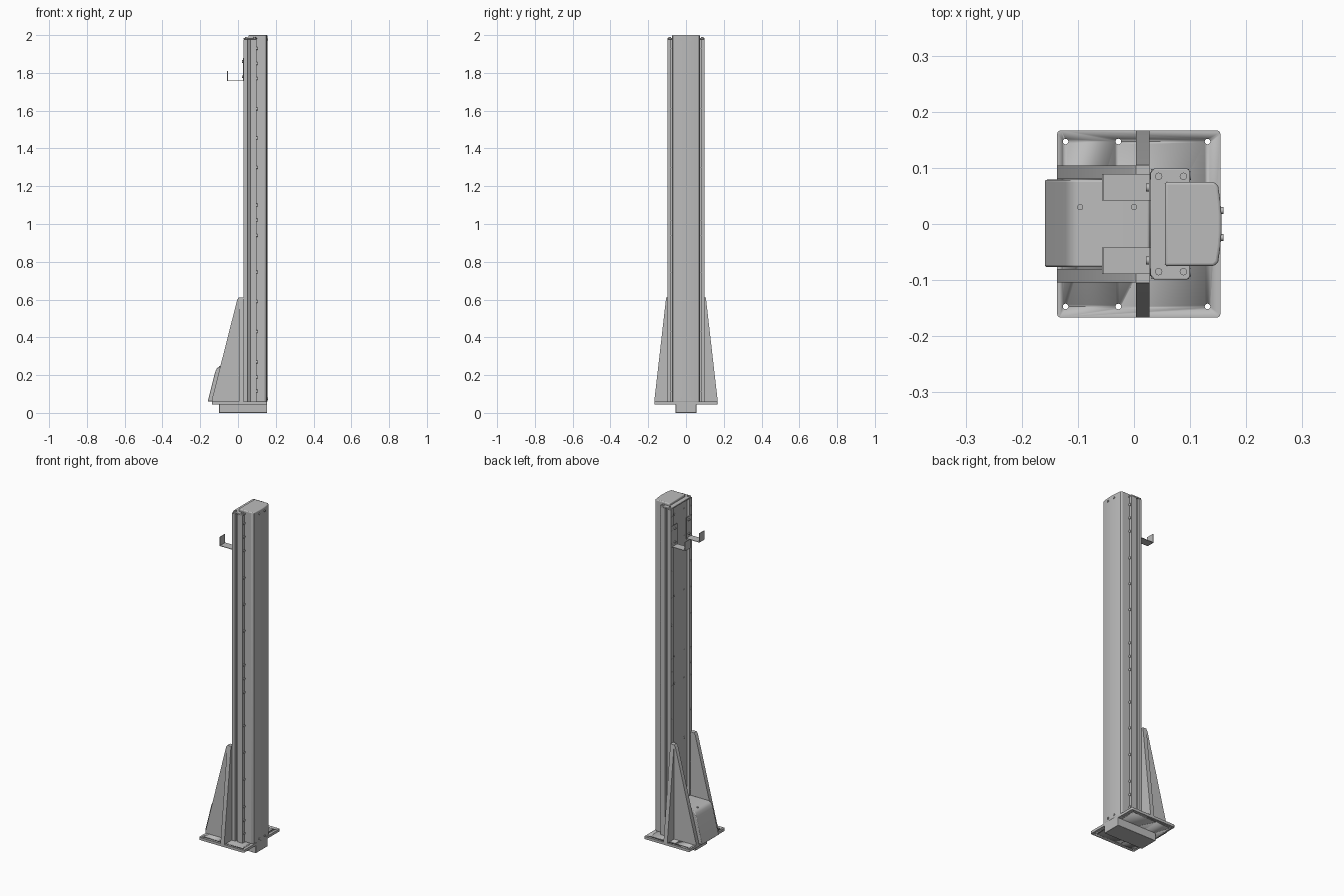
import bpy, bmesh, math
from mathutils import Matrix, Vector

cube = bpy.data.objects.get("Cube")
if cube:
    bpy.data.objects.remove(cube, do_unlink=True)

grey = bpy.data.materials.new("machined grey")
grey.use_nodes = True
grey.diffuse_color = (0.5, 0.5, 0.5, 1)
grey.node_tree.nodes["Principled BSDF"].inputs["Base Color"].default_value = (0.5, 0.5, 0.5, 1)


def finish(name, bm, bevel=0, segments=3):
    bmesh.ops.recalc_face_normals(bm, faces=bm.faces[:])
    mesh = bpy.data.meshes.new(name)
    bm.to_mesh(mesh)
    bm.free()
    mesh.materials.append(grey)
    ob = bpy.data.objects.new(name, mesh)
    bpy.context.collection.objects.link(ob)
    if bevel:
        mod = ob.modifiers.new("rounded edges", "BEVEL")
        mod.width, mod.segments, mod.limit_method = bevel, segments, "ANGLE"
        mod.angle_limit = math.radians(40)
    bpy.ops.object.select_all(action="DESELECT")
    bpy.context.view_layer.objects.active = ob
    ob.select_set(True)
    bpy.ops.object.shade_smooth_by_angle(angle=math.radians(35))
    return ob


def prism(name, outline, axis, lo, hi, bevel=0):
    """Extrude a 2D outline along the given axis."""
    place = {"x": lambda a, b, d: (d, a, b),
             "y": lambda a, b, d: (a, d, b),
             "z": lambda a, b, d: (a, b, d)}[axis]
    bm = bmesh.new()
    face = bm.faces.new([bm.verts.new(place(a, b, lo)) for a, b in outline])
    top = bmesh.ops.extrude_face_region(bm, geom=[face])["geom"]
    step = Vector(place(0, 0, hi - lo))
    bmesh.ops.translate(bm, vec=step, verts=[v for v in top if isinstance(v, bmesh.types.BMVert)])
    return finish(name, bm, bevel)


def box(name, x, y, z, bevel=0):
    return prism(name, [(x[0], y[0]), (x[1], y[0]), (x[1], y[1]), (x[0], y[1])], "z", z[0], z[1], bevel)


def discs(name, centres, axis, radius, depth, sides=16):
    """A set of short cylinders, such as screw heads."""
    turn = {"x": Matrix.Rotation(math.pi / 2, 4, "Y"), "z": Matrix()}[axis]
    bm = bmesh.new()
    for c in centres:
        bmesh.ops.create_cone(bm, cap_ends=True, segments=sides, radius1=radius, radius2=radius,
                              depth=depth, matrix=Matrix.Translation(c) @ turn)
    return finish(name, bm)


def mirrored(half):
    return half + [(x, -y) for x, y in reversed(half)]


# Base block and drilled base plate
box("base_block", (-0.10, 0.154), (-0.055, 0.055), (0, 0.058), 0.002)
plate = box("base_plate", (-0.137, 0.154), (-0.167, 0.167), (0.045, 0.06))
bm = bmesh.new()
bm.from_mesh(plate.data)
upright = [e for e in bm.edges if abs(e.verts[0].co.z - e.verts[1].co.z) > 0.01]
bmesh.ops.bevel(bm, geom=upright, offset=0.007, segments=4, affect="EDGES", profile=0.5)
bm.to_mesh(plate.data)
bm.free()
drill = discs("plate_drill", [(x, s * 0.147, 0.05) for x in (-0.122, -0.028, 0.131) for s in (-1, 1)],
              "z", 0.005, 0.1)
drill.hide_render = True
cut = plate.modifiers.new("bolt holes", "BOOLEAN")
cut.object, cut.operation, cut.solver = drill, "DIFFERENCE", "EXACT"
bpy.context.view_layer.objects.active = plate
bpy.ops.object.modifier_apply(modifier=cut.name)
bpy.data.objects.remove(drill, do_unlink=True)

# Column extrusion with a recessed back and grooved sides
body = [(0.042, 0.07), (0.03, 0.074), (0.03, 0.098), (0.05, 0.098), (0.052, 0.09),
        (0.064, 0.09), (0.066, 0.098), (0.098, 0.098), (0.098, 0.08), (0.088, 0.08)]
prism("column_body", mirrored(body), "z", 0.06, 1.978)
cap = [(0.029, 0.09), (0.036, 0.099), (0.095, 0.099), (0.1, 0.094)]
prism("column_cap", mirrored(cap), "z", 1.978, 1.986, 0.002)
cover = [(0.055, 0.075), (0.143, 0.075), (0.150, 0.068), (0.154, 0.04), (0.156, 0.014)]
prism("column_cover", mirrored(cover), "z", 0.058, 2.0, 0.005)

# Screws along the column
heights = (0.115, 0.19, 0.27, 0.43, 0.59, 0.745, 0.94, 1.02,
           1.10, 1.30, 1.455, 1.61, 1.77, 1.85, 1.93)
sides = (-1, 1)
discs("front_flange_screws", [(0.099, s * 0.086, z) for z in heights for s in sides], "x", 0.008, 0.006)
discs("back_flange_screws", [(0.03, s * 0.086, z) for z in heights for s in sides], "x", 0.007, 0.003)
discs("back_web_screws", [(0.042, s * 0.045, z) for z in heights[::2] for s in sides], "x", 0.006, 0.004)
discs("cap_screws", [(x, s * 0.085, 1.987) for x in (0.044, 0.088) for s in sides], "z", 0.0065, 0.006)
discs("cover_screws", [(0.156, s * 0.024, z) for z in (0.075, 1.977) for s in sides], "x", 0.006, 0.007)

for s, side in ((-1, "right"), (1, "left")):
    # Corner brace made of two tapering plates
    prism(f"{side}_brace_long_plate",
          [(-0.137, 0.06), (-0.137, 0.075), (-0.004, 0.6), (0.004, 0.612), (0.028, 0.612), (0.028, 0.06)],
          "y", s * 0.08, s * 0.104)
    prism(f"{side}_brace_side_plate",
          [(s * 0.09, 0.06), (s * 0.167, 0.06), (s * 0.167, 0.07), (s * 0.105, 0.612), (s * 0.09, 0.612)],
          "x", 0.004, 0.028)
    # Bent sheet hook
    t = 0.003
    y0, y1 = sorted((s * 0.042, s * 0.089))
    prism(f"{side}_hook",
          [(-0.057, 1.81), (-0.057, 1.757), (0.03, 1.757), (0.03, 1.88), (0.03 - t, 1.88),
           (0.03 - t, 1.757 + t), (-0.057 + t, 1.757 + t), (-0.057 + t, 1.81)], "y", y0, y1)
    discs(f"{side}_hook_screws", [(0.025, s * 0.065, z) for z in (1.78, 1.86)], "x", 0.007, 0.007)

# Sloped motor housing between the braces
prism("motor_housing",
      [(-0.16, 0.06), (-0.122, 0.212), (-0.116, 0.23), (-0.107, 0.24), (-0.095, 0.244),
       (0.028, 0.244), (0.028, 0.06)], "y", -0.077, 0.079, 0.004)
discs("housing_screws", [(x, 0.03, 0.245) for x in (-0.096, 0.0)], "z", 0.0055, 0.006)
